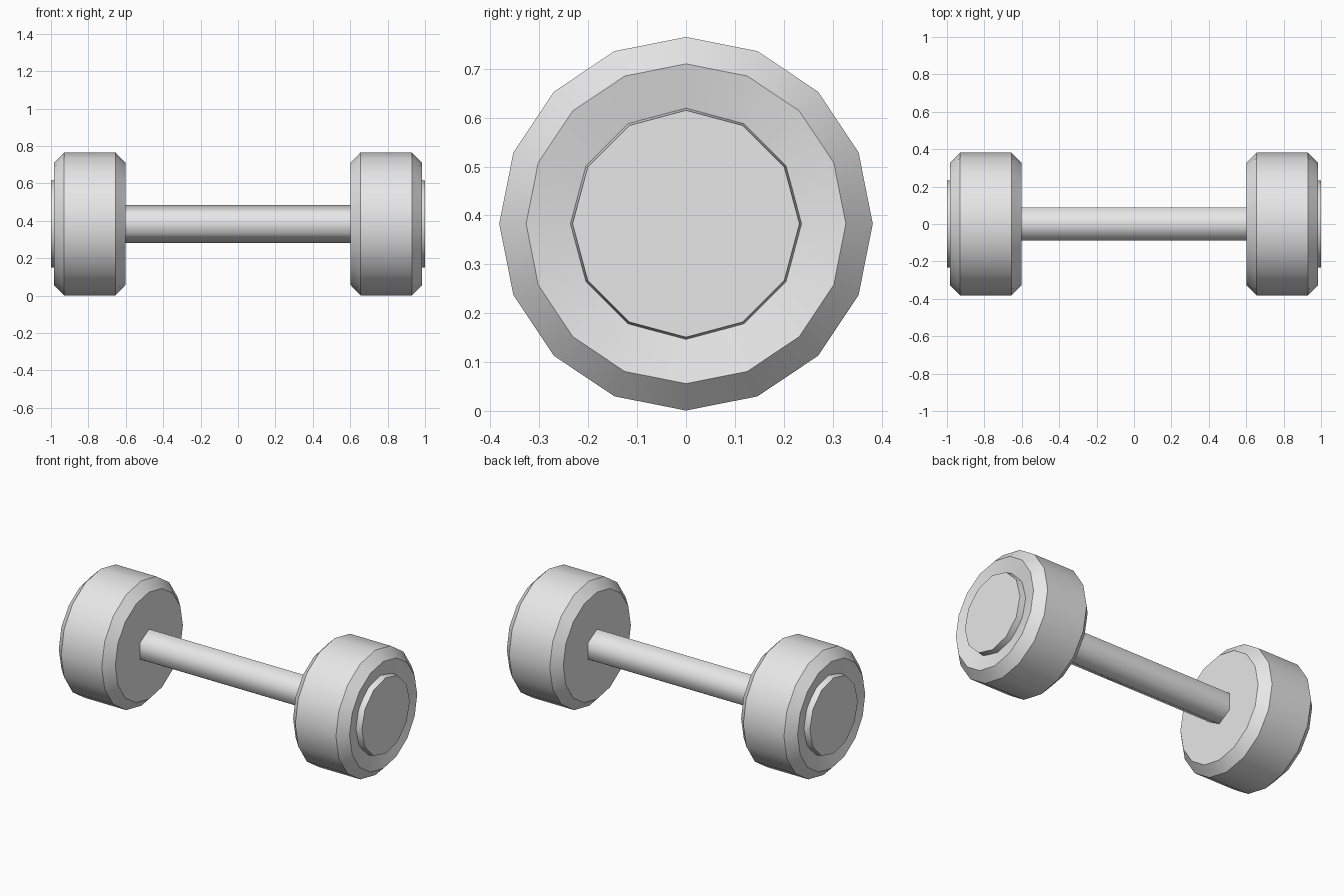
import bpy
import bmesh
from math import sin, cos, tau

cube = bpy.data.objects.get("Cube")
if cube:
    bpy.data.objects.remove(cube, do_unlink=True)

AXIS_HEIGHT = 0.383

metal = bpy.data.materials.new("light_grey_metal")
metal.use_nodes = True
grey = (0.8, 0.8, 0.8, 1)
metal.diffuse_color = grey
metal.node_tree.nodes["Principled BSDF"].inputs["Base Color"].default_value = grey


def lathe(name, profile, sides, side=1):
    """Spin (x, radius) points around the x axis; rings are kept sharp."""
    bm = bmesh.new()
    rings = []
    for x, r in profile:
        rings.append([bm.verts.new((side * x, r * sin(tau * i / sides), r * cos(tau * i / sides)))
                      for i in range(sides)])
    for a, b in zip(rings, rings[1:]):
        for i in range(sides):
            j = (i + 1) % sides
            bm.faces.new((a[i], a[j], b[j], b[i])).smooth = True
    for ring in (rings[0], rings[-1]):
        bm.faces.new(ring)
    for ring in rings:
        for i in range(sides):
            bm.edges.get((ring[i], ring[(i + 1) % sides])).smooth = False
    bmesh.ops.recalc_face_normals(bm, faces=bm.faces[:])
    mesh = bpy.data.meshes.new(name)
    bm.to_mesh(mesh)
    bm.free()
    mesh.materials.append(metal)
    obj = bpy.data.objects.new(name, mesh)
    obj.location.z = AXIS_HEIGHT
    bpy.context.collection.objects.link(obj)
    return obj


# Hexagonal grip bar
lathe("handle", [(-0.61, 0.101), (0.61, 0.101)], 6)

# Chamfered weights with a dished outer face, and a raised end cap on each
weight = [(0.602, 0.327), (0.655, 0.382), (0.93, 0.382), (0.984, 0.327), (0.96, 0.22)]
cap = [(0.95, 0.238), (1.0, 0.232)]
for label, side in (("left", 1), ("right", -1)):
    lathe(label + "_weight", weight, 16, side)
    lathe(label + "_end_cap", cap, 12, side)
